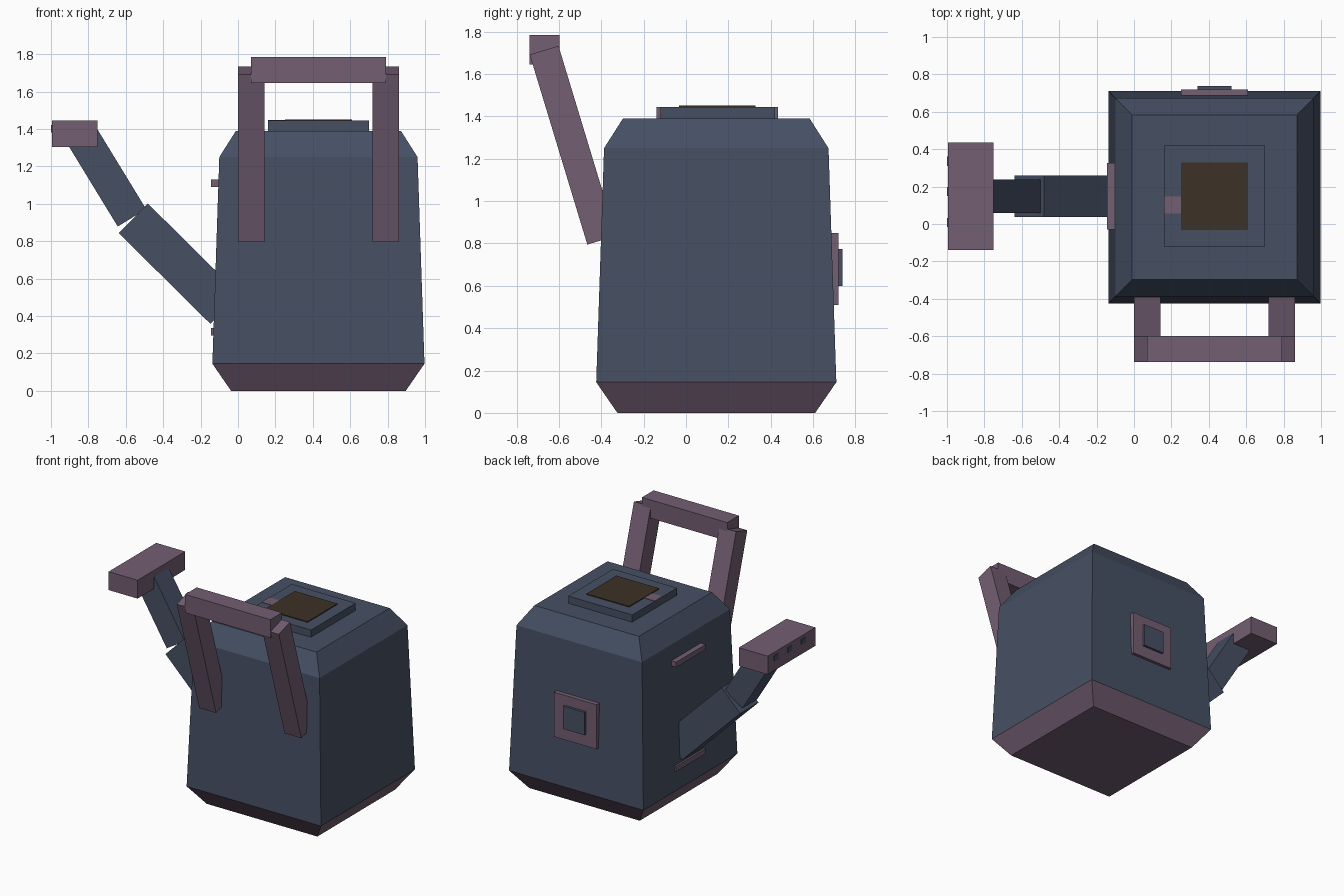
import bpy, bmesh
from mathutils import Vector, Matrix

if "Cube" in bpy.data.objects:
    bpy.data.objects.remove(bpy.data.objects["Cube"])


def material(name, rgb):
    m = bpy.data.materials.new(name)
    m.diffuse_color = (*rgb, 1)
    m.use_nodes = True
    m.node_tree.nodes["Principled BSDF"].inputs["Base Color"].default_value = m.diffuse_color
    return m


SLATE = material("slate blue", (0.061, 0.080, 0.127))
MAUVE = material("mauve", (0.171, 0.112, 0.168))
BROWN = material("dark brown", (0.046, 0.031, 0.020))


def finish(name, bm, *mats):
    bmesh.ops.recalc_face_normals(bm, faces=bm.faces[:])
    me = bpy.data.meshes.new(name)
    bm.to_mesh(me)
    bm.free()
    for m in mats:
        me.materials.append(m)
    ob = bpy.data.objects.new(name, me)
    bpy.context.collection.objects.link(ob)
    return ob


def box(name, lo, hi, mat):
    """Axis-aligned box between two corners."""
    lo, hi = Vector(lo), Vector(hi)
    bm = bmesh.new()
    mtx = Matrix.Translation((lo + hi) / 2) @ Matrix.Diagonal((*(hi - lo), 1))
    bmesh.ops.create_cube(bm, size=1, matrix=mtx)
    return finish(name, bm, mat)


def bar(name, p, q, thick, mat):
    """Square bar running from p to q."""
    p, q = Vector(p), Vector(q)
    rot = Vector((0, 0, 1)).rotation_difference(q - p).to_matrix().to_4x4()
    mtx = (Matrix.Translation((p + q) / 2) @ rot
           @ Matrix.Diagonal((thick, thick, (q - p).length, 1)))
    bm = bmesh.new()
    bmesh.ops.create_cube(bm, size=1, matrix=mtx)
    return finish(name, bm, mat)


CX, CY = 0.43, 0.143

# Body: stacked square rings, mauve below the base line
bm = bmesh.new()
rings = []
for z, h in ((0, 0.467), (0.145, 0.567), (1.25, 0.53), (1.39, 0.441)):
    rings.append([bm.verts.new((CX + sx * h, CY + sy * h, z))
                  for sx, sy in ((-1, -1), (1, -1), (1, 1), (-1, 1))])
for a, b in zip(rings, rings[1:]):
    for i in range(4):
        j = (i + 1) % 4
        bm.faces.new((a[i], a[j], b[j], b[i]))
bm.faces.new(rings[0])
bm.faces.new(rings[-1])
for f in bm.faces:
    f.material_index = 1 if f.calc_center_median().z < 0.14 else 0
finish("body", bm, SLATE, MAUVE)

# Lid with dark opening plate and small hinge tab
box("lid", (0.16, -0.12, 1.38), (0.70, 0.42, 1.445), SLATE)
box("opening_plate", (0.25, -0.032, 1.444), (0.61, 0.328, 1.452), BROWN)
box("lid_tab", (0.16, 0.055, 1.444), (0.25, 0.148, 1.448), MAUVE)

# Spout: two bars and a sprinkler head with three holes
bar("lower_spout", (-0.07, CY + 0.005, 0.4375), (-0.56, CY + 0.005, 0.9225), 0.222, SLATE)
bar("upper_spout", (-0.567, CY + 0.005, 0.925), (-0.843, CY + 0.005, 1.377), 0.178, SLATE)
box("sprinkler_head", (-0.995, -0.14, 1.305), (-0.75, 0.435, 1.445), MAUVE)
for i, y in enumerate((0.008, 0.174, 0.335)):
    box(f"sprinkler_hole_{i + 1}", (-1.0, y - 0.025, 1.38), (-0.992, y + 0.025, 1.42), SLATE)

# Trim strips on the spout side
for name, z in (("upper_strip", 1.11), ("lower_strip", 0.315)):
    box(name, (-0.145, -0.03, z - 0.02), (-0.08, 0.325, z + 0.02), MAUVE)

# Square badge on the back
box("badge_frame", (0.25, 0.66, 0.51), (0.61, 0.72, 0.85), MAUVE)
box("badge_centre", (0.34, 0.70, 0.60), (0.52, 0.738, 0.775), SLATE)

# Handle: two leaning posts and a grip
for side, x in (("left", 0.07), ("right", 0.79)):
    bar(f"{side}_handle_post", (x, -0.398, 0.8155), (x, -0.67, 1.7125), 0.142, MAUVE)
box("handle_grip", (0.07, -0.738, 1.645), (0.79, -0.598, 1.785), MAUVE)
